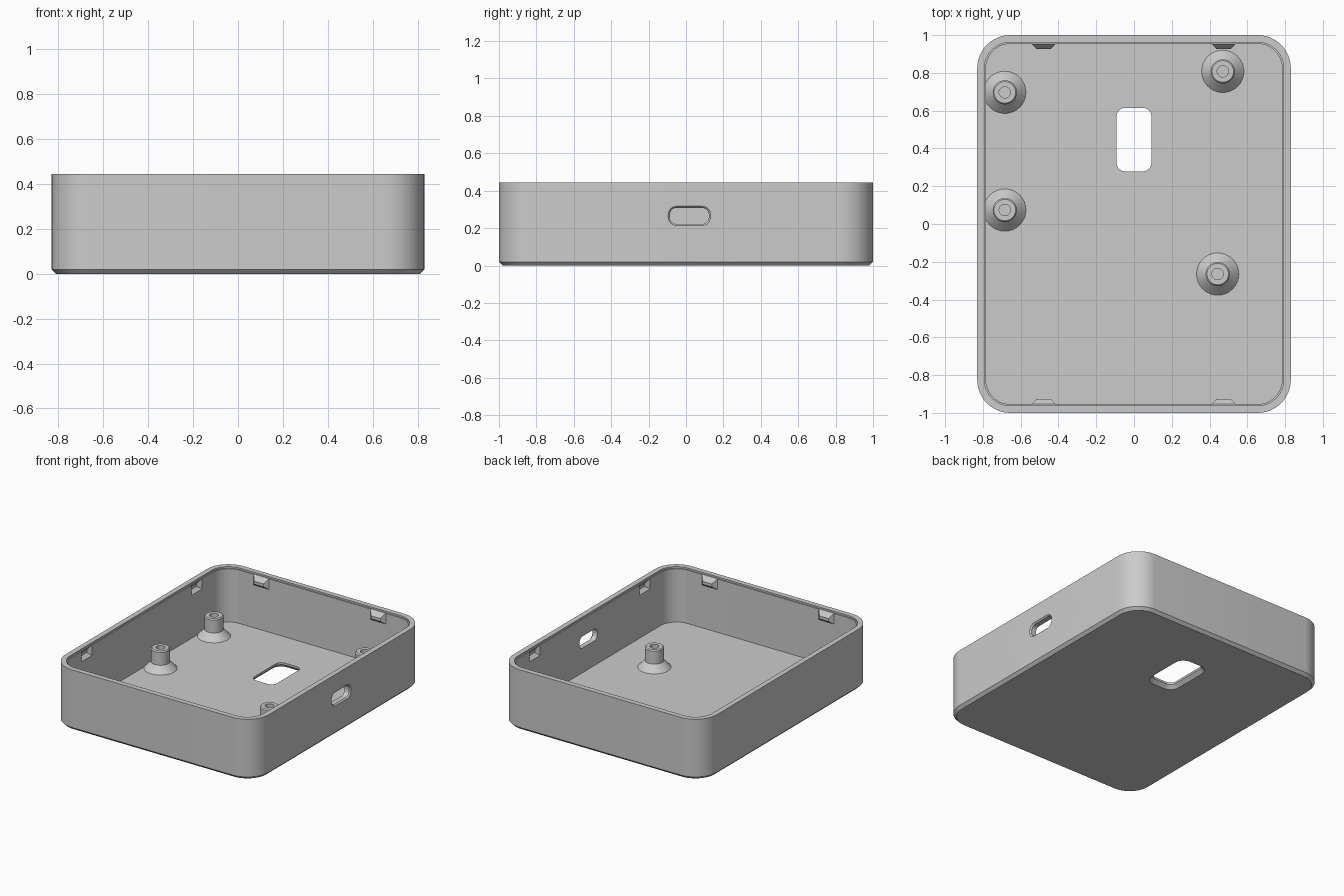
import bpy, bmesh, math
from mathutils import Matrix

if "Cube" in bpy.data.objects:
    bpy.data.objects.remove(bpy.data.objects["Cube"])

HX, HY, H, R, FLOOR = 0.83, 1.0, 0.445, 0.175, 0.04

grey = bpy.data.materials.new("warm_grey_plastic")
grey.diffuse_color = (0.6, 0.6, 0.6, 1)
grey.use_nodes = True
grey.node_tree.nodes["Principled BSDF"].inputs["Base Color"].default_value = grey.diffuse_color


def finish(name, bm, smooth=True):
    bmesh.ops.recalc_face_normals(bm, faces=bm.faces[:])
    mesh = bpy.data.meshes.new(name)
    bm.to_mesh(mesh)
    bm.free()
    mesh.materials.append(grey)
    ob = bpy.data.objects.new(name, mesh)
    bpy.context.collection.objects.link(ob)
    if smooth:
        shade(ob)
    return ob


def shade(ob):
    bpy.ops.object.select_all(action='DESELECT')
    ob.select_set(True)
    bpy.context.view_layer.objects.active = ob
    bpy.ops.object.shade_smooth_by_angle(angle=math.radians(25))


def rounded_rect(hx, hy, r, z, n=12):
    pts = []
    for k, (sx, sy) in enumerate(((1, 1), (-1, 1), (-1, -1), (1, -1))):
        for i in range(n + 1):
            a = math.pi / 2 * (k + i / n)
            pts.append((sx * (hx - r) + r * math.cos(a), sy * (hy - r) + r * math.sin(a), z))
    return pts


def loft(bm, loops):
    """Skin a stack of equal loops and cap both ends."""
    rings = [[bm.verts.new(p) for p in loop] for loop in loops]
    for a, b in zip(rings, rings[1:]):
        for i in range(len(a)):
            j = (i + 1) % len(a)
            bm.faces.new((a[i], a[j], b[j], b[i]))
    bm.faces.new(rings[0])
    bm.faces.new(rings[-1])


def flared_cutter(name, hx, hy, r, levels, matrix):
    """Rounded slot cutter; levels are (height, outward offset)."""
    bm = bmesh.new()
    loft(bm, [rounded_rect(hx + o, hy + o, r + o, z, 8) for z, o in levels])
    bmesh.ops.transform(bm, matrix=matrix, verts=bm.verts[:])
    return finish(name, bm, False)


def catch(name, side, along, axis, wall, depth, back):
    """Snap catch: tapered in plan, sloped on top and below."""
    bm = bmesh.new()
    loops = []
    for u, half, lo, hi in ((-back, 0.063, 0.355, 0.435), (0, 0.063, 0.355, 0.435),
                            (depth, 0.038, 0.378, 0.40)):
        d = side * (wall - u)
        loop = []
        for t, z in ((-half, lo), (half, lo), (half, hi), (-half, hi)):
            loop.append((along + t, d, z) if axis == 'y' else (d, along + t, z))
        loops.append(loop)
    loft(bm, loops)
    return finish(name, bm, False)


# Open tray: outside skin, rim, small inner step, inner wall and floor
tray_bm = bmesh.new()
loft(tray_bm, [rounded_rect(HX - o, HY - o, R - o, z) for o, z in (
    (0.02, 0), (0, 0.02), (0, H), (0.038, H), (0.038, H - 0.012),
    (0.046, H - 0.012), (0.046, FLOOR))])
tray = finish("tray", tray_bm, False)

# Cutters: floor window flared underneath, side port flared outside
cutters = [
    flared_cutter("floor_window_cutter", 0.092, 0.168, 0.045,
                  ((-0.02, 0.045), (0.025, 0), (0.1, 0)),
                  Matrix.Translation((0, 0.447, 0))),
    flared_cutter("side_port_cutter", 0.043, 0.104, 0.036,
                  ((-0.1, 0), (-0.009, 0), (0.01, 0.019)),
                  Matrix.Translation((HX, 0.018, 0.265)) @ Matrix.Rotation(math.pi / 2, 4, 'Y')),
]
# Sockets in the long walls
for side in (-1, 1):
    for y in (-0.64, 0.64):
        cutters.append(catch("socket_cutter", side, y, 'x', HX - 0.046, -0.028, -0.0))
        # Shift the mouth slightly inward so the cut opens cleanly
        for v in cutters[-1].data.vertices:
            if abs(v.co.x) < HX - 0.04:
                v.co.x -= side * 0.002
for c in cutters:
    c.hide_render = True
    c.hide_viewport = False

# Remove duplicated end loops so every cutter is a clean solid
for c in cutters:
    bm = bmesh.new()
    bm.from_mesh(c.data)
    bmesh.ops.remove_doubles(bm, verts=bm.verts[:], dist=1e-5)
    seen = set()
    for f in bm.faces[:]:
        key = frozenset(v.index for v in f.verts)
        if key in seen:
            bm.faces.remove(f)
        seen.add(key)
    bmesh.ops.recalc_face_normals(bm, faces=bm.faces[:])
    bm.to_mesh(c.data)
    bm.free()
    mod = tray.modifiers.new(c.name, 'BOOLEAN')
    mod.object = c
    mod.operation = 'DIFFERENCE'
    mod.solver = 'EXACT'
bpy.ops.object.select_all(action='DESELECT')
tray.select_set(True)
bpy.context.view_layer.objects.active = tray
for mod in list(tray.modifiers):
    bpy.ops.object.modifier_apply(modifier=mod.name)
for c in cutters:
    bpy.data.objects.remove(c)
shade(tray)

# Snap catches on the short walls
for side in (-1, 1):
    for x in (-0.478, 0.475):
        catch("snap_catch", side, x, 'y', HY - 0.046, 0.028, 0.006)

# Screw posts: flared foot, straight boss, chamfered top and blind hole
PROFILE = ((0.112, FLOOR - 0.005), (0.112, FLOOR), (0.064, 0.09), (0.064, 0.185),
           (0.057, 0.193), (0.03, 0.193), (0.03, 0.06))
for x, y in ((-0.684, 0.697), (-0.684, 0.074), (0.47, 0.808), (0.443, -0.265)):
    bm = bmesh.new()
    loft(bm, [[(x + r * math.cos(i * math.tau / 32), y + r * math.sin(i * math.tau / 32), z)
               for i in range(32)] for r, z in PROFILE])
    finish("screw_post", bm)
